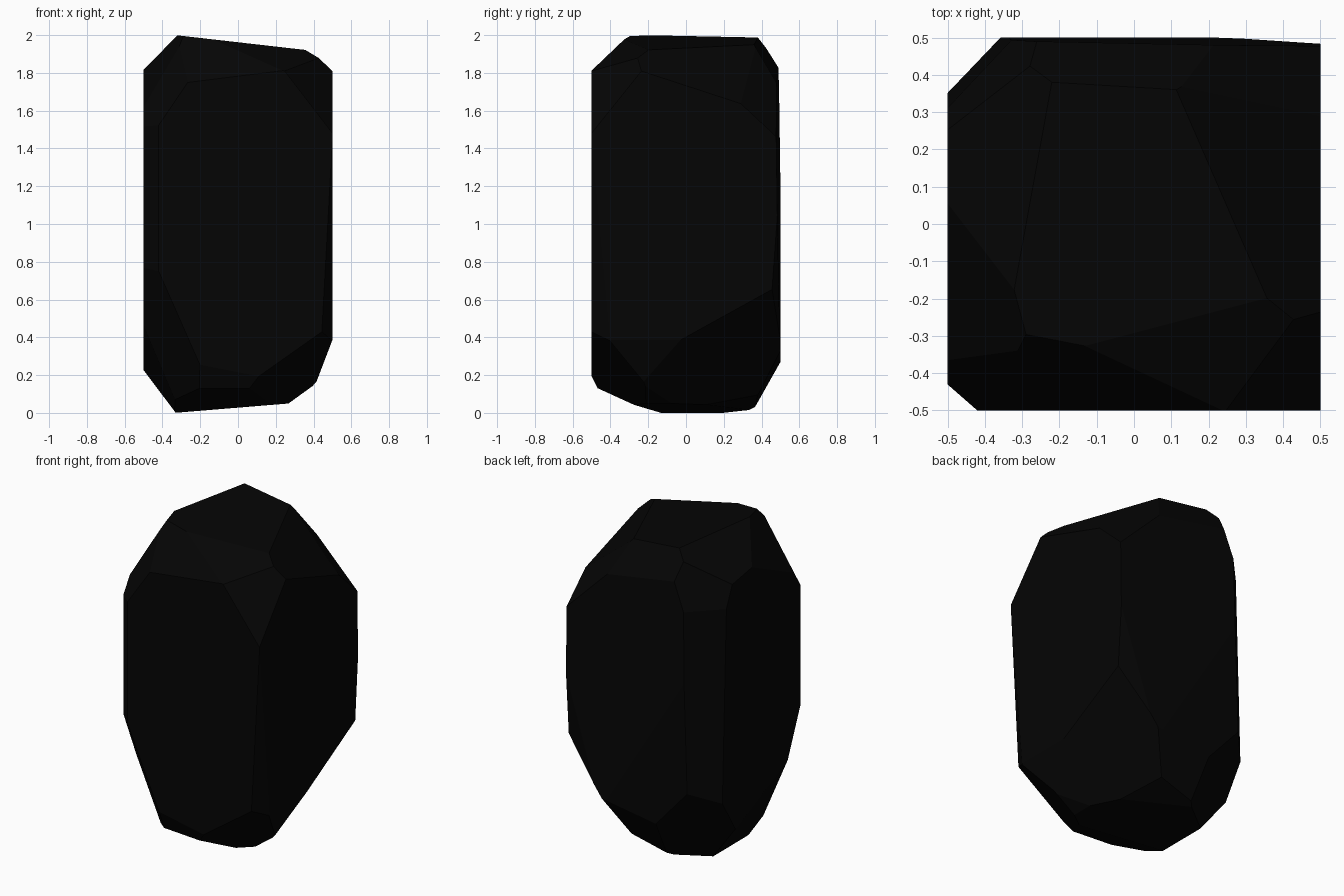
import bpy
import bmesh
from math import cos, sin, radians
from mathutils import Matrix, Vector

cube = bpy.data.objects.get("Cube")
if cube:
    bpy.data.objects.remove(cube, do_unlink=True)

CENTRE = Vector((0, 0, 1))

# Flat chips knocked off the block: heading, tilt (degrees), distance from the centre
CROWN_FACETS = {
    "sloping top": (0, 83.5, .956),
    "front shoulder": (-95.8, 39.2, .88),
    "front left slope": (-62.8, 62.9, .975),
    "front left corner": (-43.8, 29, .851),
    "left shoulder": (20.7, 47.2, .855),
    "back left corner": (43.1, 36.3, .831),
    "back shoulder": (82.4, 32.8, .827),
    "right back shoulder": (168.3, 50.5, .948),
    "right front shoulder": (-164.1, 30.6, .816),
    "front right corner": (-132.6, 24.7, .811),
    "back right corner": (137, 16.7, .74),
}
SIDE_FACETS = {
    "back face": (88.7, .8, .495),
    "back right chamfer": (136.8, 1.3, .592),
    "front right chamfer": (-131.2, 0, .653),
    "back left wedge": (74, -3.9, .598),
    "front left wedge": (-30.4, -2.7, .662),
}
BASE_FACETS = {
    "sloping bottom": (0, -85.3, .969),
    "back left corner": (22.4, -34.6, .72),
    "back left lower bevel": (45, -70, .97),
    "left bevel": (0, -20.9, .686),
    "left lower bevel": (0, -54, .926),
    "front left corner": (-51.5, -41.4, .878),
    "front lip": (-95, -24, .774),
    "front bevel": (-95, -66.5, .981),
    "front right corner": (-133.9, -17, .696),
    "right taper": (-169, -22.7, .713),
    "right bevel": (180, -36.9, .864),
    "back bevel": (85, -29, .779),
    "back right corner": (125, -27, .768),
}


def chip(bm, heading, tilt, distance):
    """Slice the solid with a plane, drop the outside and cap the cut."""
    a, e = radians(heading), radians(tilt)
    normal = Vector((cos(a) * cos(e), sin(a) * cos(e), sin(e)))
    geometry = bm.verts[:] + bm.edges[:] + bm.faces[:]
    bmesh.ops.bisect_plane(bm, geom=geometry, dist=0.0001,
                           plane_co=CENTRE + normal * distance,
                           plane_no=normal, clear_outer=True)
    rim = [edge for edge in bm.edges if edge.is_boundary]
    if rim:
        bmesh.ops.edgeloop_fill(bm, edges=rim)


def make_material(name, colour):
    material = bpy.data.materials.new(name)
    material.use_nodes = True
    material.diffuse_color = colour
    shader = material.node_tree.nodes["Principled BSDF"]
    shader.inputs["Base Color"].default_value = colour
    return material


# Upright block that the stone is cut from
bm = bmesh.new()
block = Matrix.Translation(CENTRE) @ Matrix.Diagonal((1, 1, 2, 1))
bmesh.ops.create_cube(bm, size=1, matrix=block)

# Faceting
for facets in (SIDE_FACETS, CROWN_FACETS, BASE_FACETS):
    for heading, tilt, distance in facets.values():
        chip(bm, heading, tilt, distance)
bmesh.ops.recalc_face_normals(bm, faces=bm.faces[:])

# Stone object, flat shaded
mesh = bpy.data.meshes.new("faceted_stone")
bm.to_mesh(mesh)
bm.free()
mesh.materials.append(make_material("near black stone", (.0015, .0015, .0015, 1)))
stone = bpy.data.objects.new("faceted_stone", mesh)
bpy.context.collection.objects.link(stone)
